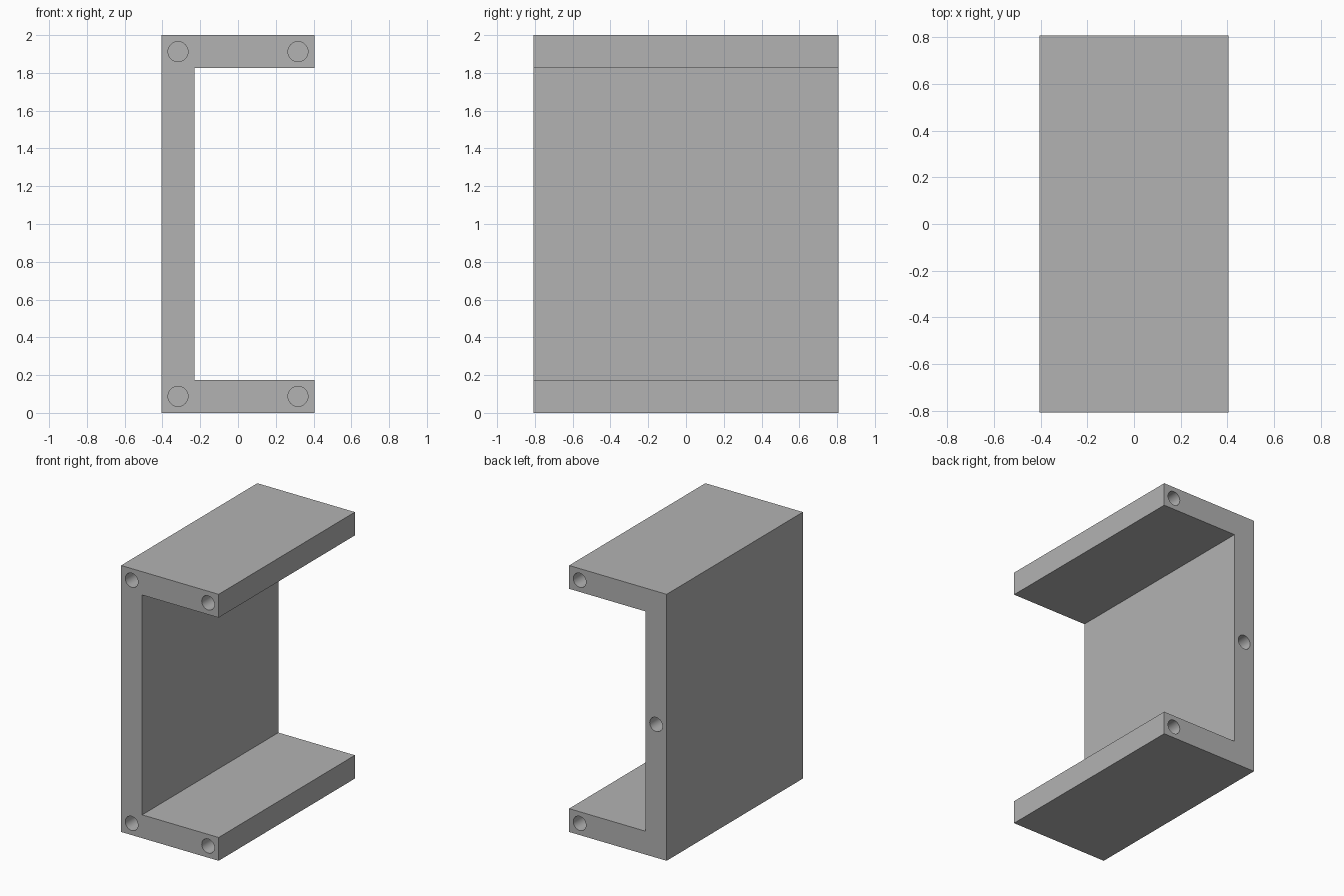
import bpy, bmesh, math

cube = bpy.data.objects.get("Cube")
if cube:
    bpy.data.objects.remove(cube, do_unlink=True)

# Overall sizes
HALF_W, HALF_D, HEIGHT, WALL = 0.405, 0.808, 2.0, 0.175
HOLE_R, HOLE_DEPTH = 0.053, 0.3

grey = bpy.data.materials.new("mid grey")
grey.use_nodes = True
colour = (0.448, 0.448, 0.448, 1)
grey.diffuse_color = colour
grey.node_tree.nodes["Principled BSDF"].inputs["Base Color"].default_value = colour

# C-shaped channel: profile in x and z, extruded along y
inner = -HALF_W + WALL
profile = [(-HALF_W, 0), (HALF_W, 0), (HALF_W, WALL), (inner, WALL),
           (inner, HEIGHT - WALL), (HALF_W, HEIGHT - WALL),
           (HALF_W, HEIGHT), (-HALF_W, HEIGHT)]
bm = bmesh.new()
face = bm.faces.new([bm.verts.new((x, -HALF_D, z)) for x, z in profile])
extruded = bmesh.ops.extrude_face_region(bm, geom=[face])["geom"]
bmesh.ops.translate(bm, vec=(0, 2 * HALF_D, 0),
                    verts=[v for v in extruded if isinstance(v, bmesh.types.BMVert)])
bmesh.ops.recalc_face_normals(bm, faces=bm.faces)
mesh = bpy.data.meshes.new("channel_bracket")
bm.to_mesh(mesh)
bm.free()
mesh.materials.append(grey)
bracket = bpy.data.objects.new("channel_bracket", mesh)
bpy.context.collection.objects.link(bracket)


def drill(x, y, z):
    """Cut a blind round hole into the end face at y."""
    bpy.ops.mesh.primitive_cylinder_add(vertices=32, radius=HOLE_R, depth=2 * HOLE_DEPTH,
                                        location=(x, y, z), rotation=(math.pi / 2, 0, 0))
    cutter = bpy.context.object
    cutter.name = "hole_cutter"
    cutter.hide_render = True
    cutter.data.materials.append(grey)
    bpy.context.view_layer.objects.active = bracket
    mod = bracket.modifiers.new("hole", 'BOOLEAN')
    mod.operation, mod.solver, mod.object = 'DIFFERENCE', 'EXACT', cutter
    bpy.ops.object.modifier_apply(modifier=mod.name)
    bpy.data.objects.remove(cutter, do_unlink=True)


# Four corner holes in front; two flange holes and one web hole behind
hole_x = HALF_W - WALL / 2
for z in (WALL / 2, HEIGHT - WALL / 2):
    for x in (-hole_x, hole_x):
        drill(x, -HALF_D, z)
    drill(hole_x, HALF_D, z)
drill(-hole_x, HALF_D, HEIGHT / 2)

# Smooth hole walls, sharp edges elsewhere
bpy.ops.object.select_all(action='DESELECT')
bracket.select_set(True)
bpy.context.view_layer.objects.active = bracket
bpy.ops.object.shade_smooth_by_angle(angle=math.radians(30))
